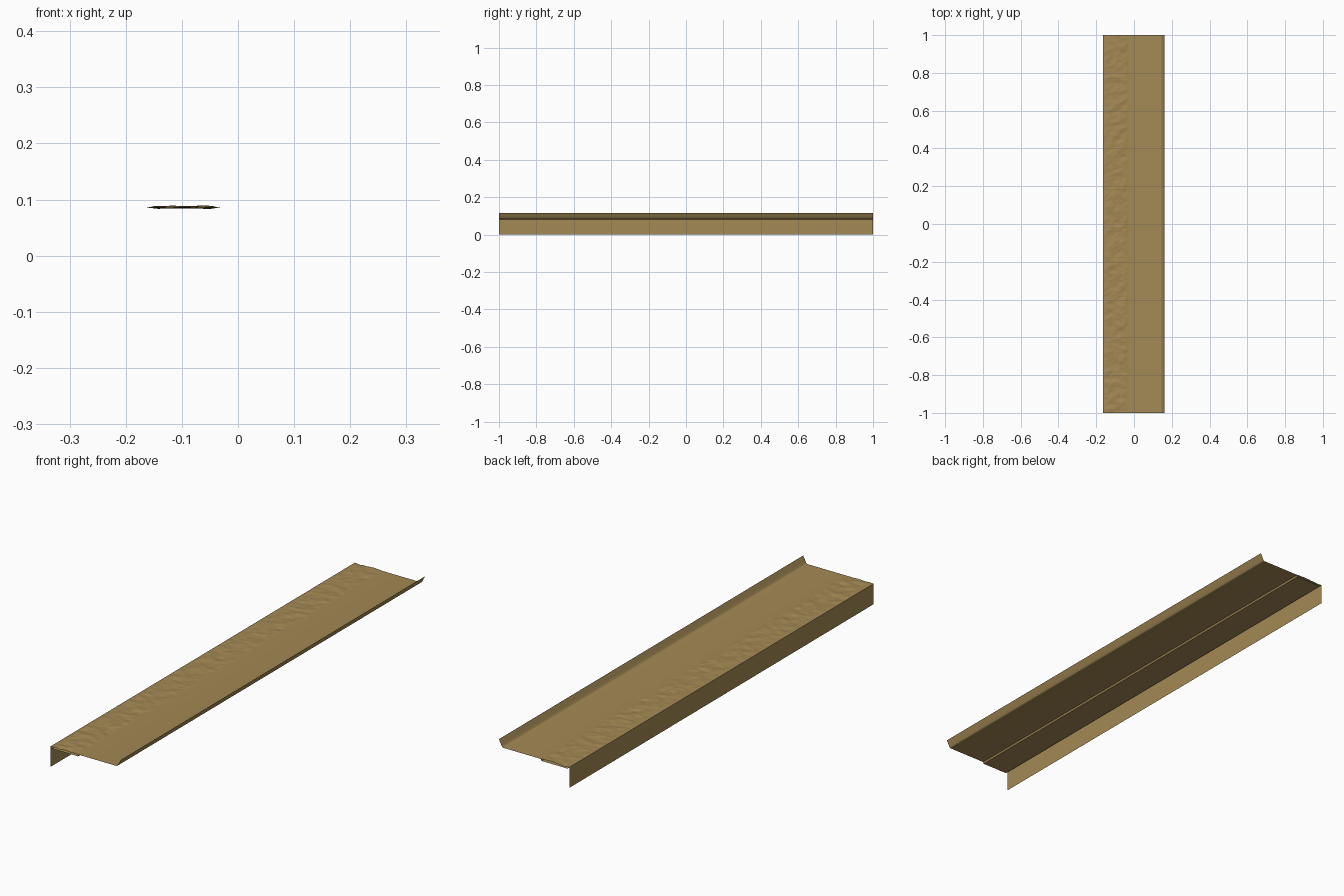
import bpy, bmesh, math
from mathutils import Vector, noise

if "Cube" in bpy.data.objects:
    bpy.data.objects.remove(bpy.data.objects["Cube"])

HALF = 1.0          # half length along y
LEFT, STEP = -0.163, -0.032
TOP = 0.0855        # level of the flat sheet

mat = bpy.data.materials.new("tan_metal")
mat.diffuse_color = (0.37, 0.25, 0.09, 1)
mat.use_nodes = True
mat.node_tree.nodes["Principled BSDF"].inputs["Base Color"].default_value = mat.diffuse_color


def finish(bm, name, angle):
    mesh = bpy.data.meshes.new(name)
    bm.to_mesh(mesh)
    bm.free()
    obj = bpy.data.objects.new(name, mesh)
    bpy.context.collection.objects.link(obj)
    mesh.materials.append(mat)
    bpy.ops.object.select_all(action='DESELECT')
    obj.select_set(True)
    bpy.context.view_layer.objects.active = obj
    bpy.ops.object.shade_smooth_by_angle(angle=math.radians(angle))
    return obj


def extrude_profile(name, points):
    """Sweep an open (x, z) profile along y as a thin sheet."""
    bm = bmesh.new()
    rows = [[bm.verts.new((x, y, z)) for x, z in points] for y in (-HALF, HALF)]
    for i in range(len(points) - 1):
        bm.faces.new((rows[0][i], rows[0][i + 1], rows[1][i + 1], rows[1][i]))
    return finish(bm, name, 30)


# Folded sheet: down-turned flange, recessed bed, step, flat deck, raised lip
bend = [(0.140 + 0.008 * math.sin(a), TOP + 0.008 * (1 - math.cos(a)))
        for a in (math.radians(d) for d in (0, 20, 40, 60))]
profile = [(LEFT, 0), (LEFT, TOP), (LEFT + 0.008, 0.078), (STEP - 0.004, 0.078),
           (STEP, TOP)] + bend + [(0.153, 0.101), (0.161, 0.116)]
extrude_profile("folded_sheet", profile)

# Rough textured strip laid over the recessed bed, flattened at its long edges
NX, NY = 26, 320
bm = bmesh.new()
grid = []
for j in range(NY + 1):
    y = -HALF + 2 * HALF * j / NY
    row = []
    for i in range(NX + 1):
        u = i / NX
        x = LEFT + (STEP - LEFT) * u
        p = Vector((x * 22 + y * 8, y * 34 - x * 10, 0.37))
        n = noise.noise(p) + 0.5 * noise.noise(p * 2.1)
        fade = min(1, 8 * u, 8 * (1 - u))
        row.append(bm.verts.new((x, y, TOP + 0.001 * fade + 0.003 * fade * n)))
    grid.append(row)
for j in range(NY):
    for i in range(NX):
        bm.faces.new((grid[j][i], grid[j][i + 1], grid[j + 1][i + 1], grid[j + 1][i]))
finish(bm, "rough_strip", 40)
